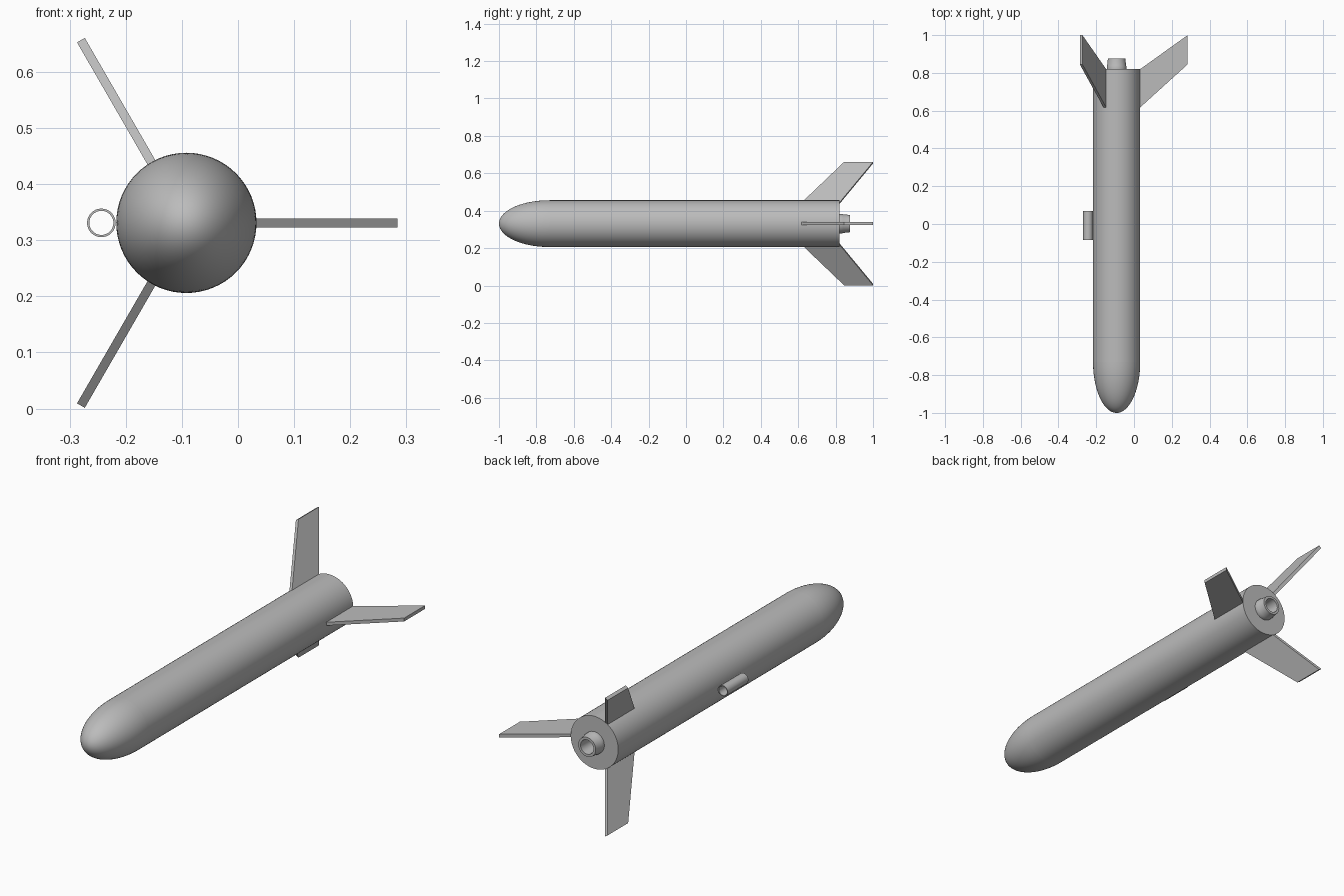
import bpy, bmesh, math
from mathutils import Matrix, Vector

if "Cube" in bpy.data.objects:
    bpy.data.objects.remove(bpy.data.objects["Cube"])

CX, CZ = -0.092, 0.331      # body axis
R = 0.125                   # body radius

grey = bpy.data.materials.new("plain_grey")
grey.diffuse_color = (0.5, 0.5, 0.5, 1)
grey.use_nodes = True
grey.node_tree.nodes["Principled BSDF"].inputs["Base Color"].default_value = grey.diffuse_color


def finish(name, bm, smooth=False):
    bmesh.ops.remove_doubles(bm, verts=bm.verts, dist=1e-6)
    bmesh.ops.recalc_face_normals(bm, faces=bm.faces)
    me = bpy.data.meshes.new(name)
    bm.to_mesh(me)
    bm.free()
    me.materials.append(grey)
    ob = bpy.data.objects.new(name, me)
    bpy.context.collection.objects.link(ob)
    if smooth:
        bpy.ops.object.select_all(action='DESELECT')
        ob.select_set(True)
        bpy.context.view_layer.objects.active = ob
        bpy.ops.object.shade_smooth_by_angle(angle=math.radians(30))
    return ob


def lathe(name, profile, cx=CX, cz=CZ, sides=64):
    """Spin (radius, y) points round an axis parallel to y."""
    bm = bmesh.new()
    vs = [bm.verts.new((cx + r, y, cz)) for r, y in profile]
    es = [bm.edges.new(p) for p in zip(vs, vs[1:])]
    bmesh.ops.spin(bm, geom=vs + es, cent=(cx, 0, cz), axis=(0, 1, 0),
                   angle=math.tau, steps=sides, use_merge=True)
    return finish(name, bm, True)


# Body tube with a closed rear bulkhead
lathe("body_tube", [(R, -0.73), (R, 0.82), (0.036, 0.82)])

# Rounded elliptical nose
nose = [(R * math.sin(a), -0.73 - 0.27 * math.cos(a))
        for a in (math.pi / 2 * i / 20 for i in range(21))]
lathe("nose_cone", nose)

# Motor: collar, waist, flared lip and open bore
lathe("motor_nozzle", [(0.036, 0.82), (0.052, 0.82), (0.052, 0.835), (0.050, 0.84),
                       (0.046, 0.876), (0.034, 0.876), (0.030, 0.80), (0, 0.80)])

# Launch lug: thin open tube on the left flank
lathe("launch_lug", [(0.0255, -0.085), (0.0255, 0.07), (0.0215, 0.07),
                     (0.0215, -0.085), (0.0255, -0.085)], cx=-0.2435, sides=32)

# Three swept fins, 120 degrees apart
outline = [(0.12, 0.613), (0.376, 0.845), (0.376, 1.0), (R, 0.82), (0.12, 0.82)]
for i in range(3):
    bm = bmesh.new()
    face = bm.faces.new([bm.verts.new((r, y, -0.008)) for r, y in outline])
    ext = bmesh.ops.extrude_face_region(bm, geom=[face])
    bmesh.ops.translate(bm, vec=(0, 0, 0.016),
                        verts=[v for v in ext["geom"] if isinstance(v, bmesh.types.BMVert)])
    bm.transform(Matrix.Translation(Vector((CX, 0, CZ))) @
                 Matrix.Rotation(math.radians(120 * i), 4, 'Y'))
    finish(f"fin_{i + 1}", bm)
